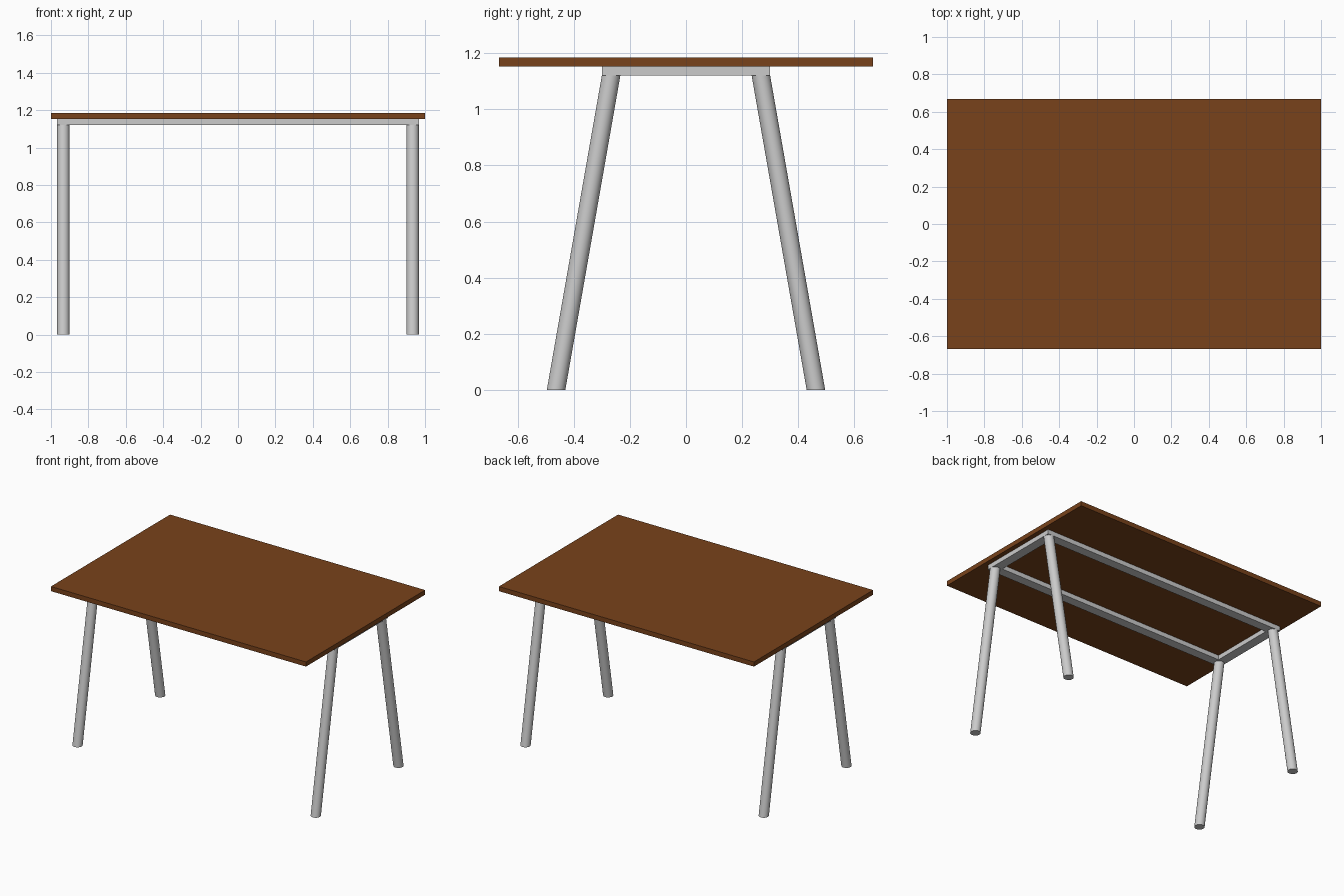
import bpy, bmesh
from mathutils import Matrix, Vector

if "Cube" in bpy.data.objects:
    bpy.data.objects.remove(bpy.data.objects["Cube"])

TOP_Z, SLAB, RAIL_Z = 1.185, 0.033, 1.12
RAIL_TOP = TOP_Z - SLAB
X_OUT, Y_OUT = 0.967, 0.30      # outer frame edges
W = 0.066                       # leg diameter and rail width


def finish(name, bm, color=None):
    mesh = bpy.data.meshes.new(name)
    bm.to_mesh(mesh)
    bm.free()
    obj = bpy.data.objects.new(name, mesh)
    bpy.context.collection.objects.link(obj)
    if color:
        mat = bpy.data.materials.new(name + "_brown")
        mat.diffuse_color = color
        mat.use_nodes = True
        mat.node_tree.nodes["Principled BSDF"].inputs["Base Color"].default_value = mat.diffuse_color
        mesh.materials.append(mat)
    return obj


def box(name, x0, x1, y0, y1, z0, z1, color=None):
    bm = bmesh.new()
    size = Matrix.Diagonal((x1 - x0, y1 - y0, z1 - z0, 1))
    centre = Matrix.Translation(((x0 + x1) / 2, (y0 + y1) / 2, (z0 + z1) / 2))
    bmesh.ops.create_cube(bm, size=1, matrix=centre @ size)
    return finish(name, bm, color)


def slanted_leg(name, top, foot):
    # Round tube sheared between two level ends
    bm = bmesh.new()
    bmesh.ops.create_cone(bm, cap_ends=True, segments=32,
                          radius1=W / 2, radius2=W / 2, depth=1)
    for v in bm.verts:
        end = top if v.co.z > 0 else foot
        v.co = Vector((v.co.x + end[0], v.co.y + end[1], end[2]))
    for f in bm.faces:
        f.smooth = len(f.verts) == 4
    for e in bm.edges:
        e.smooth = all(len(f.verts) == 4 for f in e.link_faces)
    return finish(name, bm)


# Table top
box("table_top", -1, 1, -0.667, 0.667, RAIL_TOP, TOP_Z, (0.19, 0.055, 0.011, 1))

# Long rails, butted between the end rails
for side, s in (("front", -1), ("back", 1)):
    y0, y1 = sorted((s * Y_OUT, s * (Y_OUT - W)))
    box(side + "_rail", -X_OUT + W, X_OUT - W, y0, y1, RAIL_Z, RAIL_TOP)

# End rails
for side, s in (("left", -1), ("right", 1)):
    x0, x1 = sorted((s * X_OUT, s * (X_OUT - W)))
    box(side + "_rail", x0, x1, -Y_OUT, Y_OUT, RAIL_Z, RAIL_TOP)

# Splayed legs
for fb, sy in (("front", -1), ("back", 1)):
    for lr, sx in (("left", -1), ("right", 1)):
        x = sx * (X_OUT - W / 2)
        slanted_leg(f"{fb}_{lr}_leg", (x, sy * (Y_OUT - W / 2), RAIL_Z),
                    (x, sy * 0.463, 0))
